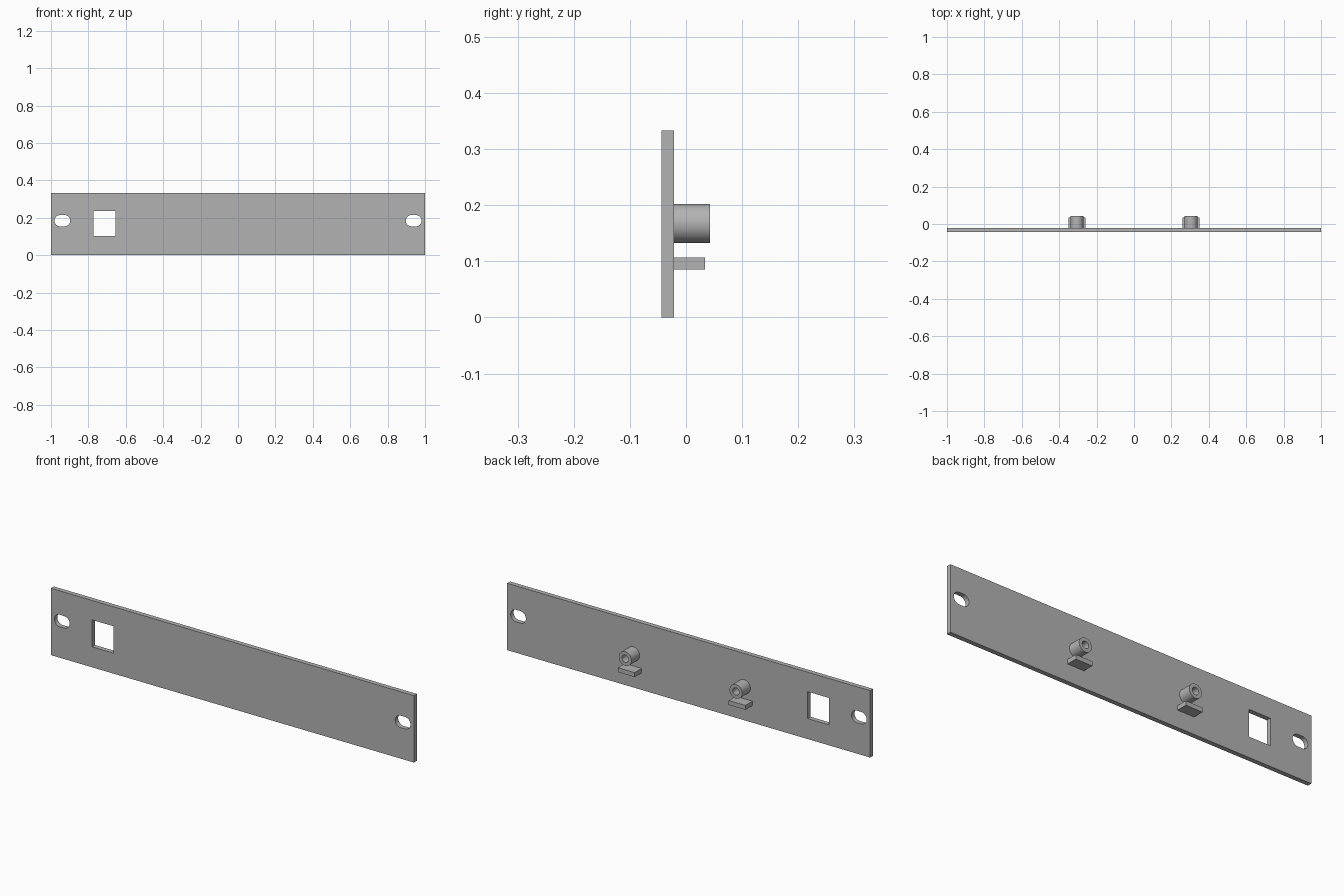
import bpy
import bmesh
from math import cos, sin, pi
from mathutils import Matrix

cube = bpy.data.objects.get("Cube")
if cube:
    bpy.data.objects.remove(cube, do_unlink=True)

grey = bpy.data.materials.new("plain grey")
grey.use_nodes = True
grey.diffuse_color = (0.45, 0.45, 0.45, 1)
grey.node_tree.nodes["Principled BSDF"].inputs["Base Color"].default_value = grey.diffuse_color


def rectangle(x0, x1, z0, z1):
    return [(x0, z0), (x1, z0), (x1, z1), (x0, z1)]


def slot(cx, cz, r, straight=0.0, n=24):
    """Round-ended slot; a circle when straight is zero."""
    pts = []
    for side, start in ((1, -pi / 2), (-1, pi / 2)):
        last = n if straight else n - 1
        for i in range(last + 1):
            a = start + pi * i / n
            pts.append((cx + side * straight / 2 + r * cos(a), cz + r * sin(a)))
    return pts


def extruded(name, outlines, y0, y1):
    """Fill the first outline, leave the others as holes, extrude along y."""
    curve = bpy.data.curves.new(name + "_profile", "CURVE")
    curve.dimensions = "2D"
    curve.fill_mode = "BOTH"
    curve.extrude = (y1 - y0) / 2
    for pts in outlines:
        spline = curve.splines.new("POLY")
        spline.points.add(len(pts) - 1)
        for p, (x, z) in zip(spline.points, pts):
            p.co = (x, z, 0, 1)
        spline.use_cyclic_u = True
    temp = bpy.data.objects.new(name + "_profile", curve)
    bpy.context.collection.objects.link(temp)
    mesh = bpy.data.meshes.new_from_object(temp.evaluated_get(bpy.context.evaluated_depsgraph_get()))
    bpy.data.objects.remove(temp, do_unlink=True)
    bpy.data.curves.remove(curve)

    mesh.transform(Matrix.Translation((0, (y0 + y1) / 2, 0)) @ Matrix.Rotation(pi / 2, 4, "X"))
    bm = bmesh.new()
    bm.from_mesh(mesh)
    bmesh.ops.remove_doubles(bm, verts=bm.verts, dist=1e-5)
    bmesh.ops.recalc_face_normals(bm, faces=bm.faces)
    bm.to_mesh(mesh)
    bm.free()

    mesh.name = name
    mesh.materials.clear()
    mesh.materials.append(grey)
    obj = bpy.data.objects.new(name, mesh)
    bpy.context.collection.objects.link(obj)
    bpy.ops.object.select_all(action="DESELECT")
    obj.select_set(True)
    bpy.context.view_layer.objects.active = obj
    bpy.ops.object.shade_smooth_by_angle()
    return obj


FRONT, BACK = -0.044, -0.021

# Panel with a mounting slot at each end and a square window
extruded("panel", [
    rectangle(-1, 1, 0, 0.333),
    slot(-0.939, 0.184, 0.03, 0.024),
    slot(0.939, 0.184, 0.03, 0.024),
    rectangle(-0.773, -0.656, 0.102, 0.236),
], FRONT, BACK)

# Hollow bosses, each with a small ledge below, on the back
for side, x in (("left", 0.305), ("right", -0.305)):
    extruded(side + "_boss", [slot(x, 0.1675, 0.035), slot(x, 0.1675, 0.018)], BACK, 0.043)
    extruded(side + "_ledge", [rectangle(x - 0.046, x + 0.046, 0.085, 0.107)], BACK, 0.034)
